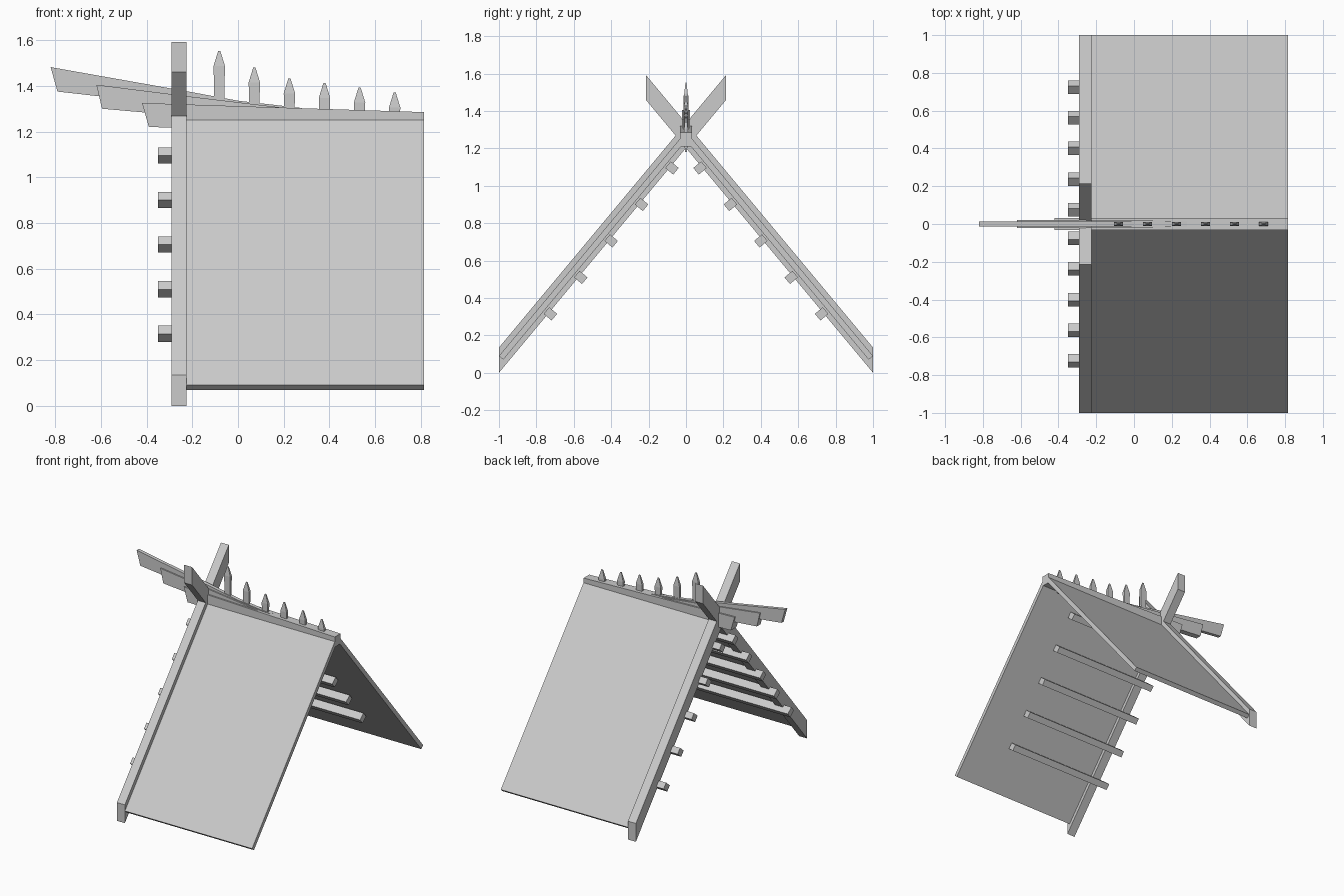
import bpy, bmesh
from mathutils import Vector

cube = bpy.data.objects.get("Cube")
if cube:
    bpy.data.objects.remove(cube, do_unlink=True)

grey = bpy.data.materials.new("plain_grey")
grey.use_nodes = True
GREY = (0.6, 0.6, 0.6, 1)
grey.diffuse_color = GREY
grey.node_tree.nodes["Principled BSDF"].inputs["Base Color"].default_value = GREY


def loft(name, *rings):
    """Solid through matching rings of points, capped at both ends."""
    bm = bmesh.new()
    loops = [[bm.verts.new(p) for p in ring] for ring in rings]
    n = len(loops[0])
    for a, b in zip(loops, loops[1:]):
        for i in range(n):
            j = (i + 1) % n
            bm.faces.new((a[i], a[j], b[j], b[i]))
    bm.faces.new(loops[0])
    bm.faces.new(loops[-1])
    bmesh.ops.recalc_face_normals(bm, faces=bm.faces)
    mesh = bpy.data.meshes.new(name)
    bm.to_mesh(mesh)
    bm.free()
    mesh.materials.append(grey)
    obj = bpy.data.objects.new(name, mesh)
    bpy.context.collection.objects.link(obj)
    return obj


def along_x(name, profile, x0, x1, side=1):
    """Extrude a (y, z) profile along x, mirrored when side is -1."""
    return loft(name, *[[(x, side * y, z) for y, z in profile] for x in (x0, x1)])


def along_y(name, outline, half):
    """Plank from an (x, z) outline, centred on y = 0."""
    return loft(name, *[[(x, y, z) for x, z in outline] for y in (-half, half)])


SLOPE = Vector((1, 1.2)).normalized()       # up the roof in (y, z)
NORMAL = Vector((-SLOPE.y, SLOPE.x))        # out of the roof

for label, side in (("front", 1), ("back", -1)):
    # Roof slope
    along_x(label + "_roof_panel",
            [(-1, 0.09), (-0.977, 0.07), (0, 1.242), (-0.02, 1.266)],
            -0.225, 0.815, side)
    # Crossing gable board
    along_x(label + "_gable_board",
            [(-1, 0), (-1, 0.135), (0.215, 1.593), (0.215, 1.46)],
            -0.29, -0.225, side)
    # Battens under the slope
    for i in range(5):
        c = Vector((-0.725 + 0.1625 * i, 0.315 + 0.195 * i))
        square = [c + SLOPE * 0.023 * a + NORMAL * 0.0275 * b
                  for a, b in ((-1, -1), (1, -1), (1, 1), (-1, 1))]
        along_x(f"{label}_batten_{i + 1}", square, -0.35, 0.515, side)

# Ridge built from three layered planks
along_y("ridge_beam", [(-0.42, 1.325), (0.28, 1.302), (0.815, 1.285),
                       (0.815, 1.21), (-0.2, 1.215), (-0.39, 1.22)], 0.033)
along_y("middle_ridge_plank", [(-0.62, 1.405), (-0.2, 1.352), (0.2, 1.304),
                               (0.2, 1.25), (-0.2, 1.265), (-0.595, 1.3)], 0.022)
along_y("long_ridge_plank", [(-0.82, 1.482), (-0.2, 1.372), (0, 1.335),
                             (0.28, 1.303), (0.28, 1.26), (-0.3, 1.32),
                             (-0.79, 1.375)], 0.013)


# Pointed pickets along the ridge
def ring(x, z, w, d):
    return [(x + a * w, b * d, z) for a, b in ((-1, -1), (1, -1), (1, 1), (-1, 1))]


for i, top in enumerate((1.552, 1.48, 1.432, 1.412, 1.392, 1.37)):
    x = -0.082 + 0.1535 * i
    loft(f"ridge_picket_{i + 1}", ring(x, 1.18, 0.018, 0.006),
         ring(x, top - 0.065, 0.025, 0.01), ring(x, top, 0.005, 0.003))
